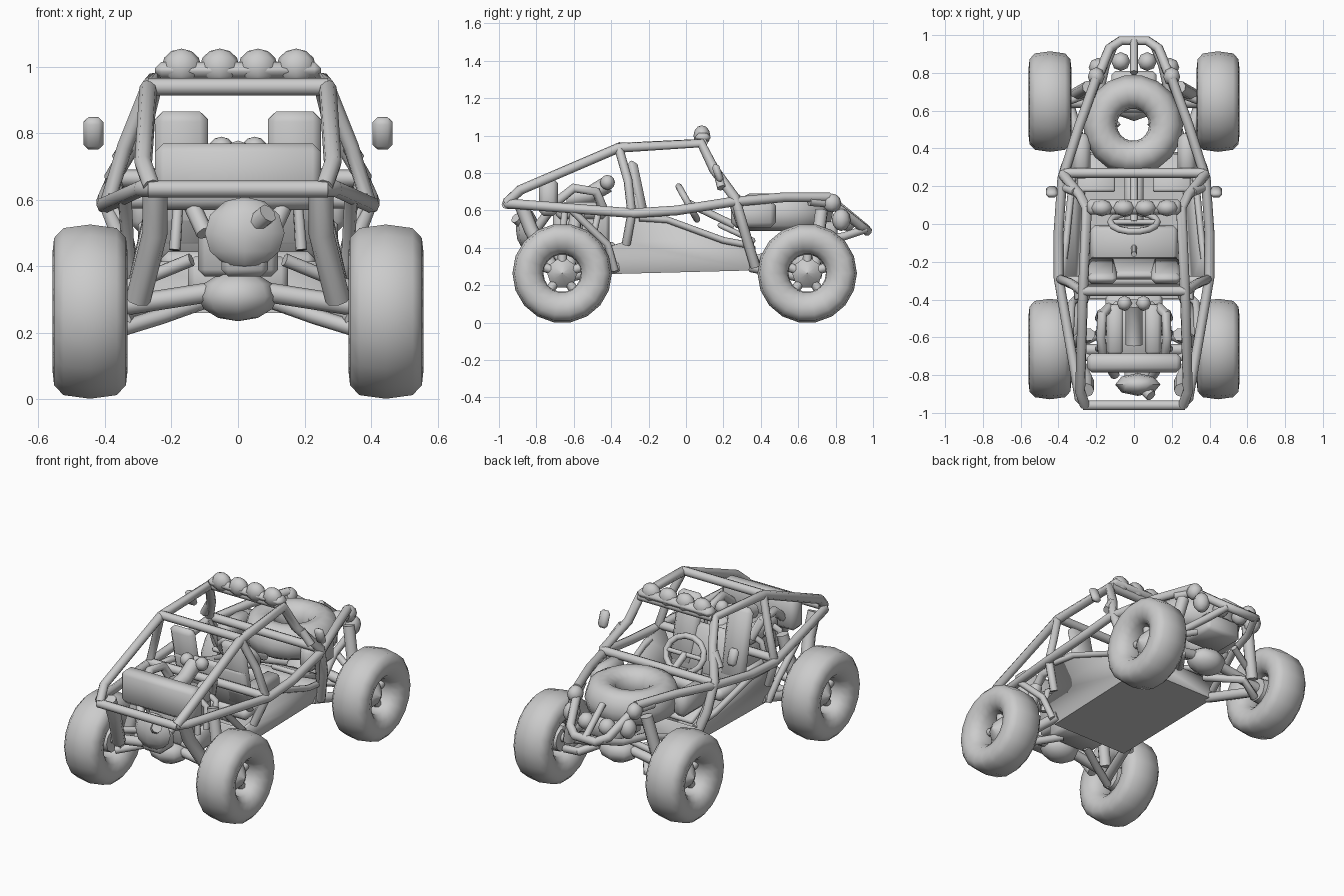
import bpy, bmesh, math
from mathutils import Vector, Matrix

if "Cube" in bpy.data.objects:
    bpy.data.objects.remove(bpy.data.objects["Cube"])


def finish(name, bm, smooth=35):
    bmesh.ops.recalc_face_normals(bm, faces=bm.faces[:])
    me = bpy.data.meshes.new(name)
    bm.to_mesh(me)
    bm.free()
    ob = bpy.data.objects.new(name, me)
    bpy.context.collection.objects.link(ob)
    bpy.ops.object.select_all(action='DESELECT')
    ob.select_set(True)
    bpy.context.view_layer.objects.active = ob
    bpy.ops.object.shade_smooth_by_angle(angle=math.radians(smooth))
    return ob


def tube(name, pts, r=0.024, both=False, closed=False):
    """Eight-sided pipe along a path; both=True adds its mirror image."""
    for s in ((1, -1) if both else (1,)):
        cu = bpy.data.curves.new(name, 'CURVE')
        cu.dimensions = '3D'
        cu.bevel_depth, cu.bevel_resolution, cu.use_fill_caps = r, 2, True
        sp = cu.splines.new('POLY')
        sp.points.add(len(pts) - 1)
        for p, co in zip(sp.points, pts):
            p.co = (co[0] * s, co[1], co[2], 1)
        sp.use_cyclic_u = closed
        tmp = bpy.data.objects.new(name, cu)
        bm = bmesh.new()
        bm.from_mesh(tmp.to_mesh())
        bpy.data.objects.remove(tmp)
        finish(name, bm, 50)


def box(name, c, size, tilt=0, both=False, bevel=0.02):
    """Bevelled box, tilted about x."""
    for s in ((1, -1) if both else (1,)):
        bm = bmesh.new()
        m = Matrix.Translation((c[0] * s, c[1], c[2])) @ Matrix.Rotation(math.radians(tilt), 4, 'X')
        bmesh.ops.create_cube(bm, size=1, matrix=m @ Matrix.Diagonal((*size, 1)))
        bmesh.ops.bevel(bm, geom=bm.edges[:], offset=bevel, segments=1, affect='EDGES')
        finish(name, bm, 50)


def blob(name, c, size, both=False, segs=8, rings=6):
    for s in ((1, -1) if both else (1,)):
        bm = bmesh.new()
        m = Matrix.Translation((c[0] * s, c[1], c[2])) @ Matrix.Diagonal((*size, 1))
        bmesh.ops.create_uvsphere(bm, u_segments=segs, v_segments=rings, radius=1, matrix=m)
        finish(name, bm, 50)


def lathe(name, profile, c, axis, steps=18, closed=True):
    """Spin (axial, radius) points about the x or z axis through c."""
    bm = bmesh.new()
    rows = []
    for i in range(steps):
        t = 2 * math.pi * i / steps
        rows.append([bm.verts.new(Vector(c) + (
            Vector((a, r * math.cos(t), r * math.sin(t))) if axis == 'X' else
            Vector((r * math.cos(t), r * math.sin(t), a)))) for a, r in profile])
    n = len(profile)
    for i in range(steps):
        p, q = rows[i], rows[(i + 1) % steps]
        for j in range(n if closed else n - 1):
            k = (j + 1) % n
            bm.faces.new((p[j], p[k], q[k], q[j]))
    return finish(name, bm, 50)


# wheels: tyre, hub, spokes
tyre = [(-.06, .105), (-.095, .135), (-.113, .18), (-.108, .225), (-.08, .255), (0, .266),
        (.08, .255), (.108, .225), (.113, .18), (.095, .135), (.06, .105), (0, .1)]
for y in (-0.662, 0.648):
    for s in (1, -1):
        c = (0.445 * s, y, 0.264)
        lathe('tyre', tyre, c, 'X')
        lathe('hub', [(-.07 * s, .001), (-.07 * s, .07), (.01 * s, .08), (.04 * s, .05), (.065 * s, .001)],
              c, 'X', 10, False)
        for k in range(5):
            t = 2 * math.pi * k / 5 + .3
            d = Vector((0, math.cos(t), math.sin(t)))
            tube('spoke', [Vector(c) + d * .05, Vector(c) + d * .11], .025)

# spare tyre lying on the nose
spare = [(.06, .095), (.095, .14), (.10, .19), (.075, .24), (0, .265), (-.07, .25),
         (-.1, .2), (-.095, .14), (-.06, .1), (0, .085)]
lathe('spare_tyre', spare, (-.005, .525, .59), 'Z')

# open tub: floor, leaning sides, bulkheads
side = [(-.40, .26), (.38, .28), (.37, .41), (.2, .45), (-.13, .575), (-.31, .585), (-.32, .43), (-.40, .41)]
lean = lambda z: .26 + (z - .26) * .37
bm = bmesh.new()
L, R = [[bm.verts.new((s * lean(z), y, z)) for y, z in side] for s in (-1, 1)]
bm.faces.new(L)
bm.faces.new(R)
for i, j in ((0, 1), (1, 2), (7, 0)):
    bm.faces.new((L[i], L[j], R[j], R[i]))
tub = finish('tub', bm)
mod = tub.modifiers.new('thickness', 'SOLIDIFY')
mod.thickness = .015

# seats and cabin
box('seat_back', (.17, -.25, .66), (.16, .06, .42), 12, True, .025)
box('bench_back', (0, -.235, .56), (.48, .05, .3), 16)
box('bench_base', (0, -.13, .42), (.46, .24, .07), 6)
box('centre_tunnel', (0, .1, .34), (.1, .5, .12))
box('footwell_panel', (.2, .27, .48), (.2, .22, .03), -25, True, .01)
tube('gear_lever', [(0, -.12, .44), (0, -.16, .58)], .015)
n = 14
tube('steering_wheel', [(.125 * math.cos(a), .01 - .05 * math.sin(a), .64 + .09 * math.sin(a))
     for a in (2 * math.pi * i / n for i in range(n))], .018, closed=True)
tube('steering_column', [(0, .01, .64), (0, .26, .52)], .02)
tube('steering_spoke', [(-.12, .01, .64), (.12, .01, .64)], .014)

# roll cage, mirrored pipes
tube('side_rail', [(.25, -.96, .635), (.29, -.92, .635), (.345, -.6, .61), (.40, -.28, .585), (.40, -.05, .60),
                   (.38, .24, .645), (.29, .52, .67), (.2, .77, .67)], .026, True)
tube('roof_rail', [(.26, -.96, .64), (.285, -.885, .71), (.27, -.36, .935), (.25, .08, .96), (.285, .15, .82),
                   (.375, .26, .67), (.36, .31, .5), (.30, .37, .30)], .027, True)
tube('middle_pillar', [(.27, -.36, .935), (.34, -.31, .76), (.395, -.29, .585), (.33, -.32, .42)], .024, True)
tube('front_strut', [(.37, .24, .66), (.32, .33, .42)], .02, True)
tube('sill_rail', [(.38, -.25, .56), (.36, -.1, .55), (.33, .2, .44), (.31, .36, .41)], .018, True)
tube('rear_leg', [(.25, -.88, .63), (.25, -.83, .5), (.30, -.72, .30)], .038, True)
tube('side_brace', [(.34, -.62, .61), (.33, -.42, .42), (.29, -.38, .28)], .02, True)
for y, z, x in ((-.96, .633, .27), (-.355, .94, .27), (.09, .96, .25), (.27, .665, .37), (-.3, .6, .39)):
    tube('cross_bar', [(-x, y, z), (x, y, z)], .026)

# roof lamps and mirrors
box('lamp_bar', (0, .09, .99), (.5, .08, .05))
for i in range(4):
    blob('roof_lamp', (-.17 + .115 * i, .085, 1.0), (.06, .045, .055))
box('mirror', (.435, .17, .80), (.06, .04, .1), 20, True, .015)
tube('mirror_base', [(.31, .17, .80), (.36, .19, .72)], .024, True)

# nose hoop and headlights
tube('nose_hoop', [(.24, .66, .65), (.19, .78, .64), (.13, .93, .52), (.07, .97, .49), (-.07, .97, .49),
                   (-.13, .93, .52), (-.19, .78, .64), (-.24, .66, .65)], .026)
tube('nose_lower', [(.10, .96, .50), (.15, .84, .46), (.19, .66, .44), (.27, .38, .34)], .022, True)
tube('nose_strut', [(0, .97, .5), (0, .8, .64)], .02)
blob('headlight', (.07, .86, .54), (.05, .05, .05), True)
blob('front_marker', (.2, .78, .64), (.045, .05, .05), True)
blob('front_spring', (.19, .83, .55), (.05, .05, .06), True)
box('front_box', (0, .70, .48), (.24, .22, .12))
box('side_fairing', (.28, .36, .58), (.1, .24, .15), 0, True, .03)

# axles, arms and dampers
for y, sg in ((-.665, 1), (.645, -1)):
    tube('axle', [(-.42, y, .27), (-.1, y, .32), (.1, y, .32), (.42, y, .27)], .03)
    blob('differential', (0, y, .31), (.12, .1, .075))
    tube('lower_arm', [(.36, y, .21), (.23, y + .06, .25), (.09, y + .13 * sg, .30)], .024, True)
    tube('upper_arm', [(.36, y, .33), (.14, y - .08 * sg, .42)], .02, True)
    tube('trailing_arm', [(.35, y, .24), (.26, y + .30 * sg, .30)], .03, True)
    tube('damper', [(.31, y + .04, .29), (.24, y + .08, .60)], .035, True)

# engine bay
box('engine_block', (0, -.56, .50), (.24, .3, .26))
box('cylinder_head', (.10, -.56, .60), (.09, .27, .09), 0, True)
box('sump', (0, -.48, .36), (.3, .22, .14))
box('radiator', (0, -.735, .67), (.5, .10, .2), 0, False, .025)
tube('intake', [(0, -.42, .74), (0, -.52, .68), (0, -.64, .66)], .045)
blob('air_filter', (.05, -.42, .75), (.04, .04, .04), True)
tube('exhaust_pipe', [(.13, -.44, .6), (.17, -.48, .70), (.175, -.6, .72), (.165, -.7, .64), (.1, -.8, .5)], .026, True)
for i in range(3):
    tube('header_pipe', [(.1, -.46 - .09 * i, .62), (.18, -.47 - .09 * i, .58), (.19, -.5 - .08 * i, .45)], .018, True)
blob('silencer', (.02, -.85, .50), (.12, .06, .11))
box('gearbox', (.02, -.80, .42), (.14, .14, .1))
tube('tailpipe', [(.02, -.84, .5), (.09, -.91, .56)], .03)
